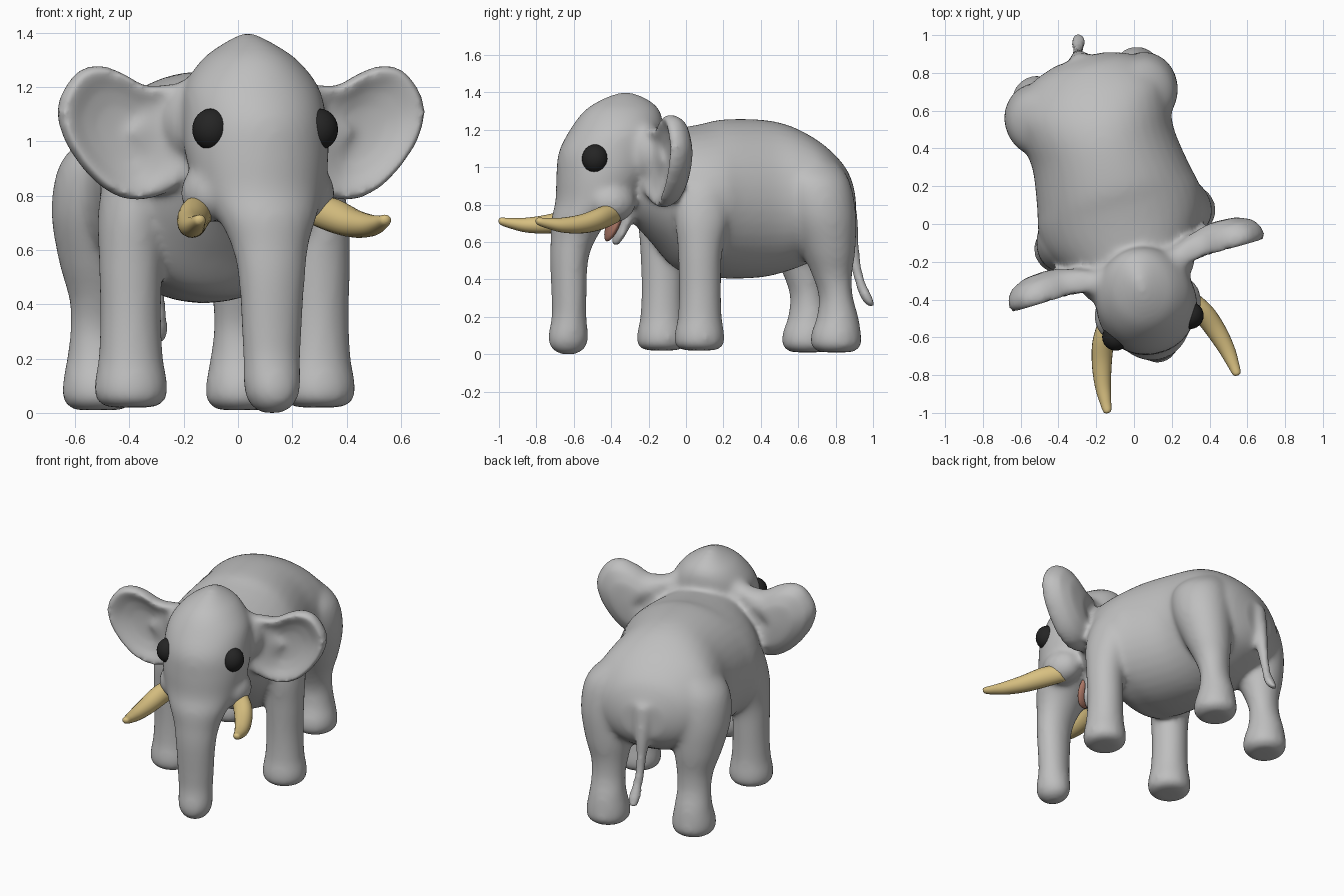
import bpy, bmesh, math
from mathutils import Matrix

# The animal is built symmetric about x = 0, then the whole thing is turned
PLACE = Matrix.Rotation(math.radians(16.2), 4, 'Z') @ Matrix.Translation((-0.055, 0, 0))


def material(name, rgb):
    m = bpy.data.materials.new(name)
    m.diffuse_color = (*rgb, 1)
    return m


GREY = material("grey skin", (0.52, 0.52, 0.52))
IVORY = material("ivory", (0.69, 0.53, 0.22))
BLACK = material("black", (0.018, 0.018, 0.018))
PINK = material("mouth pink", (0.40, 0.18, 0.13))


def catmull(pts, steps, closed=False):
    """Smooth curve through tuples of any length."""
    n, out = len(pts), []
    get = (lambda i: pts[i % n]) if closed else (lambda i: pts[max(0, min(n - 1, i))])
    for i in range(n if closed else n - 1):
        p = [get(i + k) for k in (-1, 0, 1, 2)]
        for s in range(steps):
            t = s / steps
            out.append([0.5 * (2 * b + (c - a) * t + (2 * a - 5 * b + 4 * c - d) * t * t
                               + (3 * b - a - 3 * c + d) * t ** 3) for a, b, c, d in zip(*p)])
    if not closed:
        out.append(list(pts[-1]))
    return out


def skin(bm, rings):
    """Join vertex rings and cap both ends."""
    vs = [[bm.verts.new(p) for p in r] for r in rings]
    n = len(vs[0])
    for a, b in zip(vs, vs[1:]):
        for i in range(n):
            bm.faces.new((a[i], a[(i + 1) % n], b[(i + 1) % n], b[i]))
    bm.faces.new(vs[0])
    bm.faces.new(vs[-1][::-1])


def loft(bm, stations, axis='z', side=1, seg=28, steps=5):
    """Elliptical rings (x, y, z, half width, half depth) across the given axis."""
    rings = []
    for x, y, z, a, b in catmull(stations, steps):
        ring = []
        for k in range(seg):
            u, v = a * math.cos(k * math.tau / seg), b * math.sin(k * math.tau / seg)
            p = (x + u, y + v, z) if axis == 'z' else (x + u, y, z + v)
            ring.append((side * p[0], p[1], p[2]))
        rings.append(ring)
    skin(bm, rings)


def ball(bm, centre, size, tilt=0, seg=24):
    m = Matrix.Translation(centre) @ Matrix.Rotation(tilt, 4, 'X') @ Matrix.Diagonal((*size, 1))
    bmesh.ops.create_uvsphere(bm, u_segments=seg, v_segments=seg // 2, radius=1, matrix=m)


def finish(name, bm, mat):
    bmesh.ops.recalc_face_normals(bm, faces=bm.faces)
    me = bpy.data.meshes.new(name)
    bm.to_mesh(me)
    bm.free()
    me.materials.append(mat)
    for p in me.polygons:
        p.use_smooth = True
    ob = bpy.data.objects.new(name, me)
    bpy.context.collection.objects.link(ob)
    ob.matrix_world = PLACE
    return ob


# Torso
body = bmesh.new()
loft(body, [(0, -.42, .97, .14, .16), (0, -.27, .95, .25, .25), (0, -.15, .89, .35, .305),
            (0, -.02, .83, .43, .38), (0, .1, .825, .445, .405), (0, .22, .83, .42, .425),
            (0, .42, .832, .39, .423), (0, .56, .835, .405, .395), (0, .68, .83, .42, .345),
            (0, .78, .82, .37, .285), (0, .87, .80, .27, .21), (0, .92, .78, .13, .12)],
     axis='y', seg=40)

# Head running down into the trunk
loft(body, [(0, -.64, 0, .04, .04), (0, -.64, .03, .08, .09), (0, -.64, .09, .104, .107),
            (0, -.635, .2, .106, .092), (0, -.635, .3, .112, .092), (0, -.635, .5, .125, .1),
            (0, -.61, .62, .145, .12), (0, -.57, .72, .185, .155), (0, -.49, .82, .235, .21),
            (0, -.44, .95, .265, .255), (0, -.41, 1.08, .265, .272), (0, -.37, 1.2, .247, .25),
            (0, -.34, 1.3, .175, .205), (0, -.325, 1.36, .09, .13), (0, -.32, 1.398, .02, .04)],
     seg=40)

# Lower jaw
loft(body, [(0, -.38, .575, .03, .015), (0, -.36, .63, .075, .03), (0, -.325, .72, .10, .045),
            (0, -.29, .84, .13, .09)])

# Tail
loft(body, [(.02, 1.035, .255, .03, .022), (.02, 1.01, .3, .042, .034), (.01, .975, .39, .032, .03),
            (0, .945, .52, .033, .034), (0, .92, .68, .045, .05), (0, .87, .88, .08, .075)])

EAR = [(.2, 1.2), (.36, 1.205), (.45, 1.25), (.54, 1.28), (.63, 1.255), (.7, 1.14), (.685, 1.03),
       (.62, .92), (.53, .83), (.43, .785), (.33, .795), (.24, .85), (.18, 1.0)]
# Scale of the outline and depth, from the cupped front over the rim to the back
EAR_RINGS = [(.03, -.215), (.4, -.222), (.68, -.242), (.86, -.268), (.95, -.272), (1.01, -.24),
             (.98, -.195), (.85, -.15), (.55, -.115), (.03, -.105)]

for s in (-1, 1):
    # Front and hind legs, their tops sunk into the torso
    loft(body, [(.36, -.014, .02, .09, .09), (.36, -.014, .05, .13, .13),
                (.36, -.014, .11, .135, .132), (.36, -.012, .2, .12, .117), (.36, -.01, .36, .113, .112),
                (.36, -.01, .56, .118, .12), (.35, .01, .75, .122, .155), (.27, .03, .93, .15, .16),
                (.18, .04, 1.04, .1, .1)], side=s)
    loft(body, [(.275, .767, .01, .09, .09), (.275, .767, .045, .13, .133),
                (.275, .767, .11, .132, .133), (.275, .775, .2, .115, .11), (.275, .765, .31, .105, .09),
                (.275, .745, .42, .115, .105), (.285, .72, .56, .15, .145), (.292, .68, .75, .18, .185),
                (.27, .65, .93, .17, .185), (.18, .63, 1.06, .12, .14)], side=s)
    # Cheek around the tusk root, and thick root of the ear
    ball(body, (s * .185, -.45, .81), (.105, .13, .11))
    ball(body, (s * .17, -.26, 1.08), (.14, .105, .165))
    # Ear
    outline = catmull(EAR, 4, closed=True)
    skin(body, [[(s * (.44 + (x - .44) * t), y - max(0, .36 - x) * .15, 1.03 + (z - 1.03) * t)
                 for x, z in outline] for t, y in EAR_RINGS])

# Hips swing slightly to one side
for v in body.verts:
    v.co.x += 0.022 * max(0, v.co.y)

# Fuse the skin parts into one soft surface
ob = finish("body", body, GREY)
fuse = ob.modifiers.new("fuse", 'REMESH')
fuse.mode = 'VOXEL'
fuse.voxel_size = 0.015
fuse.use_smooth_shade = True
soft = ob.modifiers.new("soften", 'SMOOTH')
soft.factor = 0.5
soft.iterations = 18

# Mouth lining
bm = bmesh.new()
ball(bm, (0, -.383, .71), (.082, .03, .115), tilt=math.radians(-22))
finish("mouth", bm, PINK)

for s, side in ((-1, "left"), (1, "right")):
    # Tusk
    bm = bmesh.new()
    loft(bm, [(.20, -.42, .76, .055, .055), (.265, -.53, .728, .062, .062), (.31, -.65, .698, .056, .052),
              (.34, -.77, .69, .044, .04), (.352, -.86, .70, .031, .028), (.356, -.91, .71, .022, .02),
              (.356, -.923, .712, .008, .008)], axis='y', side=s, seg=20)
    finish(side + "_tusk", bm, IVORY)
    # Eye
    bm = bmesh.new()
    ball(bm, (s * .205, -.548, 1.045), (.072, .072, .077))
    finish(side + "_eye", bm, BLACK)
